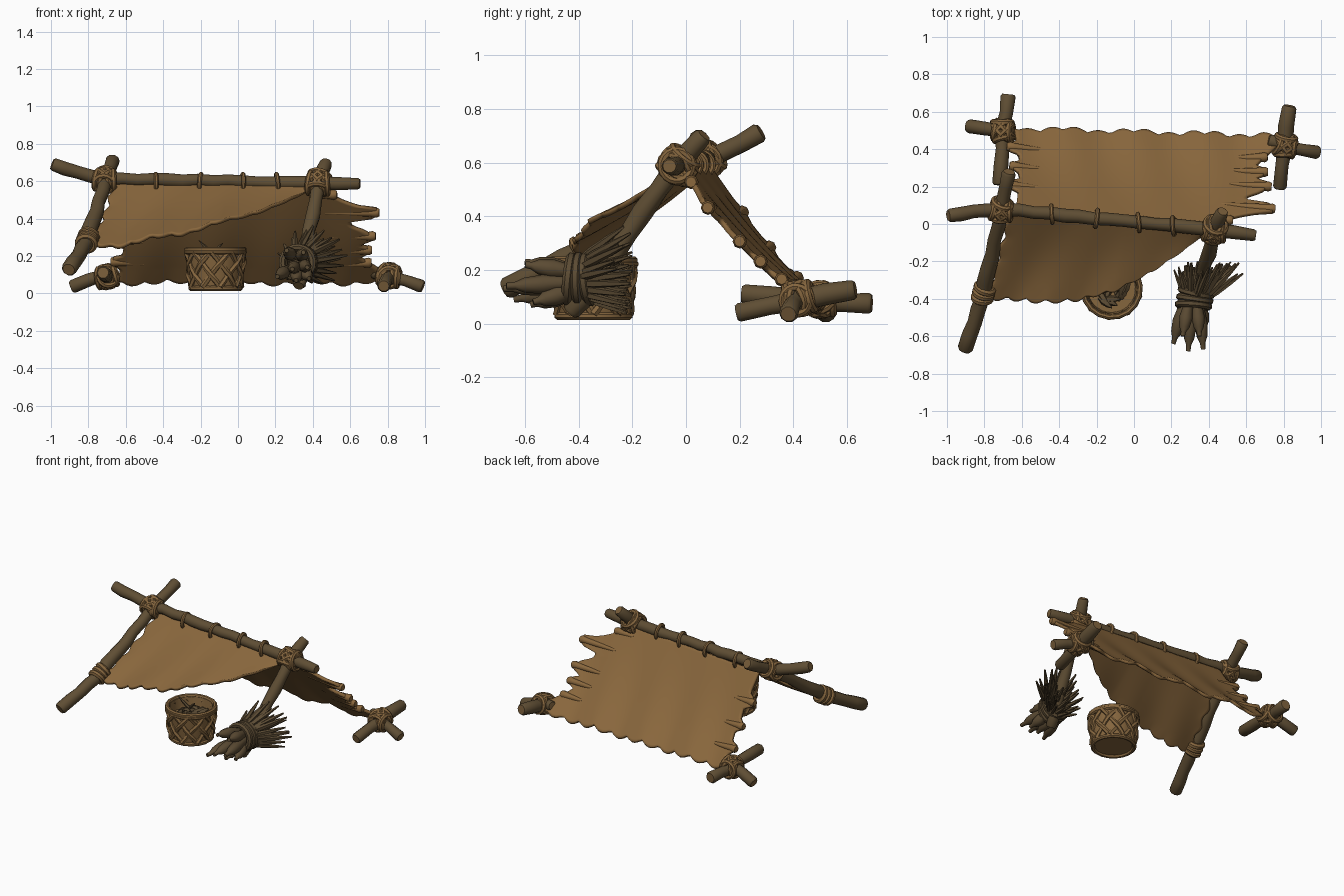
import bpy, bmesh, math, random
from mathutils import Vector as V

if "Cube" in bpy.data.objects:
    bpy.data.objects.remove(bpy.data.objects["Cube"])
random.seed(4)

def material(name, c):
    m = bpy.data.materials.new(name)
    m.diffuse_color = (*c, 1)
    m.use_nodes = True
    m.node_tree.nodes["Principled BSDF"].inputs["Base Color"].default_value = m.diffuse_color
    return m
WOOD = material("dark bark", (0.115, 0.076, 0.034))
CUT = material("cut wood", (0.19, 0.11, 0.042))
CLOTH = material("tan cloth", (0.25, 0.135, 0.046))
ROPE = material("rope", (0.235, 0.132, 0.048))
STRAW = material("dry straw", (0.105, 0.07, 0.033))

def finish(name, bm, *mats):
    bmesh.ops.recalc_face_normals(bm, faces=bm.faces)
    me = bpy.data.meshes.new(name)
    bm.to_mesh(me)
    bm.free()
    for m in mats:
        me.materials.append(m)
    me.polygons.foreach_set("use_smooth", [True] * len(me.polygons))
    me.set_sharp_from_angle(angle=math.radians(45))
    ob = bpy.data.objects.new(name, me)
    bpy.context.collection.objects.link(ob)
    return ob

def tube(bm, pts, radii, sides=8, ref=V((0, 0, 1)), closed=False, cap=0):
    pts, n, loops = [V(p) for p in pts], len(pts), []
    for i, p in enumerate(pts):
        if closed:
            t = pts[(i + 1) % n] - pts[i - 1]
        else:
            t = pts[min(i + 1, n - 1)] - pts[max(i - 1, 0)]
        t.normalize()
        a = ref.cross(t).normalized()
        b = t.cross(a)
        r = radii[i] if isinstance(radii, list) else radii
        loops.append([bm.verts.new(p + r * (a * math.cos(k * math.tau / sides) + b * math.sin(k * math.tau / sides)))
                      for k in range(sides)])
    for i in range(n if closed else n - 1):
        A, B = loops[i], loops[(i + 1) % n]
        for k in range(sides):
            bm.faces.new((A[k], A[(k + 1) % sides], B[(k + 1) % sides], B[k]))
    if not closed:
        for l in (loops[0], loops[-1]):
            bm.faces.new(l).material_index = cap

def ring(bm, c, axis, R, r):
    axis = V(axis).normalized()
    u = axis.orthogonal().normalized()
    w = axis.cross(u)
    tube(bm, [V(c) + R * (u * math.cos(i * math.tau / 18) + w * math.sin(i * math.tau / 18)) for i in range(18)],
         r, 7, axis, True)

def interp(table, t):
    for a, b in zip(table, table[1:]):
        if t <= b[0]:
            f = max(0, (t - a[0]) / (b[0] - a[0]))
            return V(a[1:]).lerp(V(b[1:]), f) if len(a) > 2 else a[1] + (b[1] - a[1]) * f
    return V(table[-1][1:]) if len(table[0]) > 2 else table[-1][1]

# Rough poles: knobbly tubes with paler cut ends
def pole(name, pts, r0, r1):
    path = []
    for a, b in zip(pts, pts[1:]):
        n = max(2, int((V(b) - V(a)).length / 0.08))
        path += [V(a).lerp(V(b), i / n) + V([random.uniform(-.005, .005) for _ in range(3)]) for i in range(n)]
    path.append(V(pts[-1]))
    n = len(path) - 1
    radii = [(r0 + (r1 - r0) * i / n) * random.uniform(.92, 1.09) for i in range(n + 1)]
    d0, d1 = (path[0] - path[1]).normalized(), (path[-1] - path[-2]).normalized()
    path = [path[0] + d0 * .012] + path + [path[-1] + d1 * .012]
    radii = [radii[0] * .8] + radii + [radii[-1] * .8]
    bm = bmesh.new()
    tube(bm, path, radii, 10, cap=1)
    finish(name, bm, WOOD, CUT)

pole("ridge_pole", [(-.98, .05, .69), (-.86, .065, .645), (-.7, .08, .612), (.43, -.03, .592), (.64, -.06, .587)], .037, .034)
pole("left_front_pole", [(-.9, -.67, .13), (-.81, -.38, .28), (-.71, .06, .595), (-.67, .27, .71)], .043, .036)
pole("right_front_pole", [(.33, -.42, .045), (.38, -.22, .33), (.43, -.04, .585), (.47, .06, .695)], .038, .037)
pole("left_back_log", [(-.67, .68, .075), (-.7, .5, .085), (-.72, .22, .11)], .038, .036)
pole("right_back_log", [(.83, .62, .13), (.805, .42, .09), (.78, .2, .042)], .042, .036)
pole("left_back_peg", [(-.88, .52, .04), (-.7, .5, .1), (-.66, .495, .11)], .035, .034)
pole("right_back_peg", [(.98, .38, .04), (.81, .42, .09), (.73, .445, .11)], .035, .034)

# Lashings: wraps about both crossing poles plus diagonals
def lashing(name, c, a, b, R=.05):
    bm = bmesh.new()
    a, b = V(a).normalized(), V(b).normalized()
    for d, s in ((a, -.045), (a, .045), (b, -.042), (b, .042)):
        ring(bm, V(c) + d * s, d + V((.12, .1, .1)) * (1 if s > 0 else -1), R, .016)
    for d in (a + b, a - b):
        for s in (-.016, .016):
            ring(bm, V(c) + d.normalized() * s, d, R + .006, .016)
    finish(name, bm, ROPE)
lashing("left_ridge_lashing", (-.71, .075, .607), (1, -.1, -.05), (.2, .94, .57))
lashing("right_ridge_lashing", (.43, -.03, .59), (1, -.1, -.02), (.2, .7, .95), .056)
lashing("left_back_lashing", (-.7, .5, .09), (-.1, 1, -.05), (1, -.1, .2))
lashing("right_back_lashing", (.81, .42, .095), (.1, 1, .2), (-1, .25, .2))
bm = bmesh.new()
for s in (-.032, 0, .032):
    ring(bm, V((-.805, -.37, .285)) + s * V((.2, .8, .5)), (.2 + s * 3, .8, .5), .044, .019)
finish("cloth_corner_lashing", bm, ROPE)

# Loops tying the cloth to the ridge
bm = bmesh.new()
for x in (-.44, -.2, .025, .21):
    ring(bm, (x, .053 - .097 * (x + .44), .592), (1, random.uniform(-.15, .15), random.uniform(-.1, .1)), .047, .012)
finish("ridge_loops", bm, ROPE)

# Cloth sheets from a surface function
def sheet(name, f, nu=70, nv=44):
    bm = bmesh.new()
    g = [[bm.verts.new(f(i / nu, j / nv)) for i in range(nu + 1)] for j in range(nv + 1)]
    for j in range(nv):
        for i in range(nu):
            bm.faces.new((g[j][i], g[j][i + 1], g[j + 1][i + 1], g[j + 1][i]))
    ob = finish(name, bm, CLOTH)
    s = ob.modifiers.new("thickness", 'SOLIDIFY')
    s.thickness, s.offset = .02, 0

# Back sheet: torn strips on both side edges, scalloped hem
RIGHT = [(0, .46), (.12, .54), (.18, .64), (.2, .74), (.29, .74), (.32, .6), (.37, .61), (.42, .68), (.48, .72), (.53, .71),
         (.56, .64), (.6, .7), (.67, .7), (.7, .65), (.76, .68), (.86, .74), (.93, .78), (1, .77)]
LEFT = [(0, -.63), (.2, -.62), (.24, -.66), (.32, -.67), (.36, -.61), (.46, -.62), (.5, -.65), (.57, -.65), (.6, -.61),
        (.7, -.62), (.73, -.67), (.82, -.66), (.86, -.63), (1, -.64)]
def back(u, v):
    base_l, base_r = -.61, .44 + .28 * v
    x = base_l + (base_r - base_l) * u
    if u < .1:
        x += (interp(LEFT, v) - base_l) * (1 - u / .1)
    if u > .88:
        x += (interp(RIGHT, v) - base_r) * (u - .88) / .12
    y0, y1 = .03 - .095 * x, .478 - .03 * x
    scal = .03 * abs(math.sin(x * 25)) * max(0, (v - .85) / .15)
    fold = .012 * math.sin(x * 17 + 1.5 * v) * v
    vv = v + scal * 1.5
    return V((x, y0 + (y1 - y0) * vv + fold * .7, .575 - .5 * vv + fold * .7 - .03 * math.sin(math.pi * v)))
sheet("back_cloth", back)

# Rolled tips of the torn strips
bm = bmesh.new()
for u, vs in ((1, (.245, .48, .635, .79, .08)), (0, (.28, .53, .78))):
    for v in vs:
        tip, inner = back(u, v), back(abs(u - .09), v)
        d = (tip - inner).normalized()
        tube(bm, [inner, tip - d * .03, tip, tip + d * .016], [.012, .022, .027, .02], 8)
finish("torn_strip_tips", bm, CLOTH)

# Front sheet: hem rises toward the right pole
HEM = [(0, -.785, -.39, .25), (.2, -.56, -.41, .275), (.42, -.3, -.405, .325), (.6, -.1, -.35, .38),
       (.76, .1, -.25, .435), (.9, .26, -.14, .495), (1, .36, -.06, .54)]
def front(u, v):
    x = -.66 + 1.04 * u
    top, hem = V((x, .01 - .095 * x, .58)), interp(HEM, u)
    scal = .05 * (abs(math.sin(u * 34)) - .5) * max(0, (v - .85) / .15)
    p = top.lerp(hem, v + scal)
    p.x += .012 * math.sin(v * 26) * max(0, 1 - u / .06)
    fold = .014 * math.sin(u * 20 + 2 * v) * v * (1 - u)
    return p + V((0, -fold * .4, fold - .025 * math.sin(math.pi * v) * (1 - u)))
sheet("front_cloth", front)

# Basket: hollow lathe, rims and diagonal weave
BC = V((-.12, -.345, 0))
bm = bmesh.new()
prof = [(0, .03), (.13, .03), (.13, .015), (.134, .03), (.152, .235), (.136, .235), (.128, .165), (0, .165)]
vs = [bm.verts.new(BC + V((r, 0, z))) for r, z in prof]
es = [bm.edges.new(p) for p in zip(vs, vs[1:])]
bmesh.ops.spin(bm, geom=vs + es, cent=BC, axis=(0, 0, 1), angle=math.tau, steps=32)
bmesh.ops.remove_doubles(bm, verts=bm.verts, dist=.0005)
for z, r in ((.222, .155), (.236, .153), (.028, .133)):
    ring(bm, BC + V((0, 0, z)), (0, 0, 1), r, .014)
for d in (-1, 1):
    for k in range(9):
        pts = []
        for i in range(7):
            t = i / 6
            a = d * t * 1.0 + k * math.tau / 9
            r = .133 + .018 * t + .005 * d * math.cos(t * 9)
            pts.append(BC + V((r * math.cos(a), r * math.sin(a), .035 + .185 * t)))
        tube(bm, pts, .016, 6)
finish("basket", bm, ROPE)

# Leaves and twigs in the basket
bm = bmesh.new()
def blade(p, q, w, sides=5, end=.1):
    p, q = V(p), V(q)
    tube(bm, [p, p.lerp(q, .35), p.lerp(q, .7), q], [w * .5, w, w * .8, w * end], sides, V((.3, .2, 1)))
for k in range(20):
    a, r = random.uniform(0, 6.28), random.uniform(.02, .09)
    p = BC + V((r * math.cos(a), r * math.sin(a), random.uniform(.17, .2)))
    b = a + random.uniform(1.5, 2.6)
    blade(p, p + V((.09 * math.cos(b), .09 * math.sin(b), .02)), .02)
blade((-.11, -.33, .18), (-.21, -.36, .285), .012)
blade((-.15, -.33, .2), (-.08, -.36, .27), .011)
finish("basket_leaves", bm, STRAW)

# Straw bundle: fat heads at the front, spiky fan behind
WAIST = V((.325, -.4, .165))
bm = bmesh.new()
for x, y, z in ((.21, -.64, .09), (.29, -.68, .13), (.37, -.67, .14), (.26, -.6, .23), (.35, -.6, .22), (.31, -.58, .07), (.38, -.57, .08)):
    tip = V((x, y, z))
    root = WAIST.lerp(V((x, -.4, z)), .45)
    pts = [root + V((0, .03, 0))] + [root.lerp(tip, t) for t in (.25, .5, .75, .88, 1.0)]
    tube(bm, pts, [.024, .028, .036, .028, .014, .012], 8)
for k in range(56):
    a, s = k * 2.4, math.sqrt((k + .5) / 56)
    e = V((.395 + .19 * s * math.cos(a), random.uniform(-.27, -.2), .195 + .17 * s * math.sin(a)))
    e.z = max(e.z, .03)
    root = WAIST + V((.045 * s * math.cos(a), -.02, .06 * s * math.sin(a)))
    blade(root, e, random.uniform(.012, .017), 5, .35)
for s in (-.035, 0, .035):
    ring(bm, WAIST + V((s * .2, s, 0)), (.15 + s * 2, 1, s * 3), .082, .02)
finish("straw_bundle", bm, STRAW)
